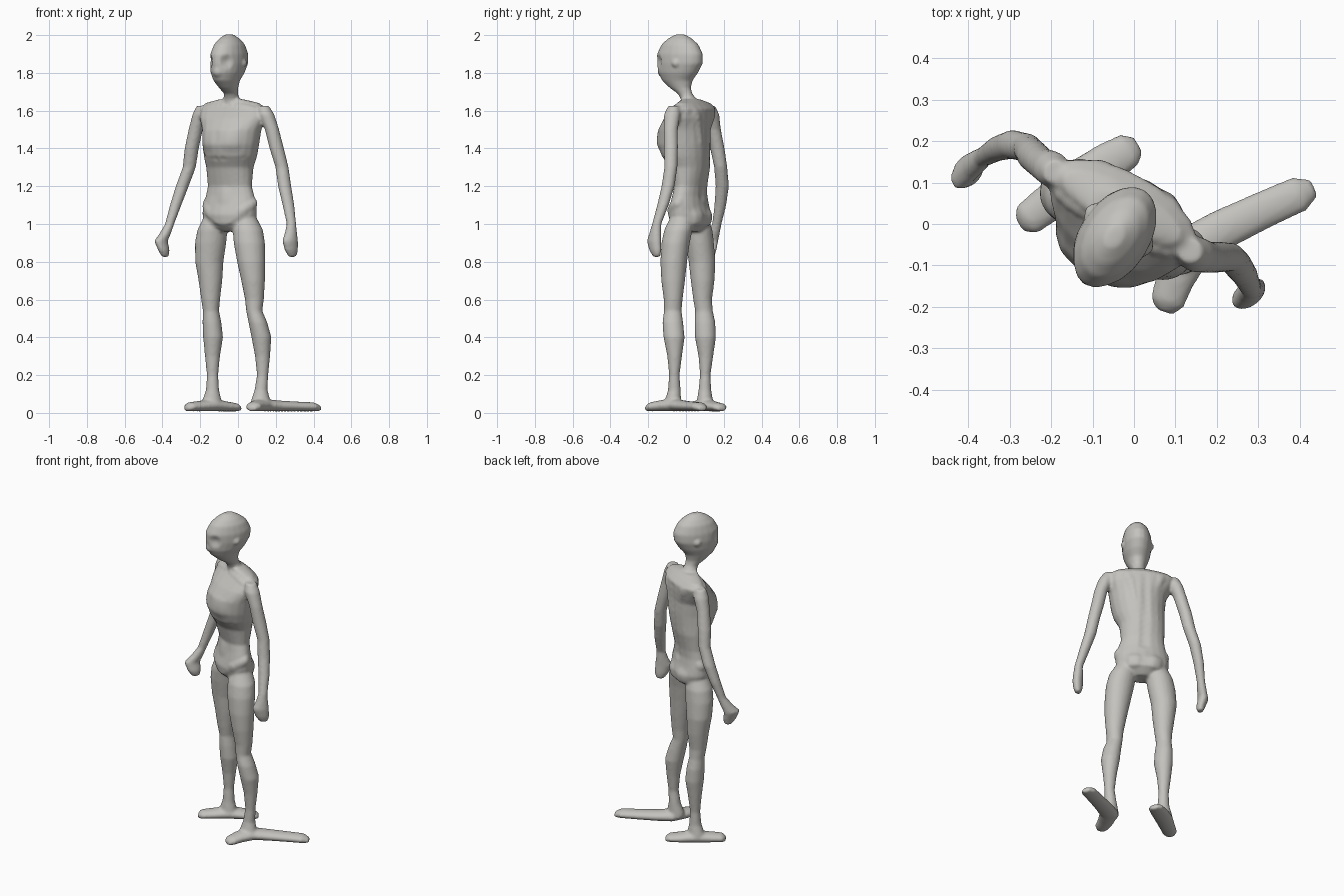
import bpy, bmesh, math
from mathutils import Vector

if "Cube" in bpy.data.objects:
    bpy.data.objects.remove(bpy.data.objects["Cube"], do_unlink=True)

SIDES = 20
UP = Vector((0, 0, 1))
clay = bpy.data.materials.new("warm grey clay")
clay.use_nodes = True
clay.diffuse_color = (0.55, 0.54, 0.51, 1)
clay.node_tree.nodes["Principled BSDF"].inputs["Base Color"].default_value = clay.diffuse_color

bm = bmesh.new()


def skin_rings(rings):
    """Join rings given as (centre, u axis, v axis) into a closed tube."""
    loops = []
    for centre, u, v in rings:
        angles = [math.tau * i / SIDES for i in range(SIDES)]
        loops.append([bm.verts.new(centre + u * math.cos(t) + v * math.sin(t)) for t in angles])
    for low, high in zip(loops, loops[1:]):
        for i in range(SIDES):
            j = (i + 1) % SIDES
            bm.faces.new((low[i], low[j], high[j], high[i]))
    bm.faces.new(loops[0][::-1])
    bm.faces.new(loops[-1])


def upright_loft(stations, yaw):
    """Stack level ellipses: (height, x, y, half width, half depth), lowest first."""
    side = Vector((math.cos(yaw), math.sin(yaw), 0))
    deep = UP.cross(side)
    skin_rings([(Vector((x, y, z)), side * a, deep * b) for z, x, y, a, b in stations])


def foot_loft(path):
    """Sweep upright ellipses along the sole: (x, y, half width, half height)."""
    points = [Vector((x, y, 0)) for x, y, w, h in path]
    rings = []
    for i, (x, y, w, h) in enumerate(path):
        ahead = points[min(i + 1, len(points) - 1)] - points[max(i - 1, 0)]
        across = UP.cross(ahead.normalized())
        rings.append((points[i] + UP * (h + 0.008), across * -w, UP * h))
    skin_rings(rings)


def turned_frame(origin, yaw):
    """Return a function that maps (left, forward, height) to the world."""
    left = Vector((math.cos(yaw), math.sin(yaw), 0))
    front = left.cross(UP)
    return lambda s, f, z: Vector(origin) + left * s + front * f + UP * z


BODY_YAW, HEAD_YAW = math.radians(-28), math.radians(-33)
on_body = turned_frame((-0.035, 0.025, 0), BODY_YAW)
on_head = turned_frame((-0.045, -0.03, 0), HEAD_YAW)

# Torso from pelvis to the base of the neck
upright_loft([
    (.96, -.04, .02, .06, .05),
    (1.0, -.04, .02, .14, .095),
    (1.05, -.045, .02, .155, .1),
    (1.1, -.042, .018, .155, .085),
    (1.15, -.042, .02, .14, .075),
    (1.2, -.043, .025, .126, .074),
    (1.3, -.043, .02, .132, .1),
    (1.36, -.04, .0, .147, .123),
    (1.42, -.038, -.01, .155, .136),
    (1.5, -.033, -.008, .165, .13),
    (1.56, -.028, .015, .19, .11),
    (1.61, -.026, .04, .195, .085),
    (1.64, -.03, .04, .16, .055),
    (1.66, -.035, .025, .07, .045),
], BODY_YAW)

# Neck and head
upright_loft([
    (1.6, -.035, .03, .055, .05),
    (1.66, -.035, .015, .042, .042),
    (1.69, -.037, -.005, .036, .04),
    (1.72, -.05, -.03, .046, .06),
    (1.76, -.06, -.046, .062, .088),
    (1.8, -.055, -.042, .077, .116),
    (1.85, -.048, -.032, .085, .134),
    (1.9, -.046, -.032, .083, .135),
    (1.95, -.045, -.032, .069, .108),
    (1.98, -.045, -.032, .048, .072),
    (2.003, -.047, -.03, .02, .03),
], HEAD_YAW)

# Legs share one thickness profile and follow their own centre lines
LEG_HEIGHTS = [.04, .07, .12, .2, .3, .4, .48, .54, .6, .7, .8, .9, .97, 1.04]
LEG_WIDTHS = [.055, .05, .035, .03, .04, .053, .05, .043, .05, .063, .075, .083, .08, .06]
LEG_DEPTHS = [.045, .042, .034, .028, .039, .056, .055, .047, .05, .063, .071, .075, .075, .06]
right_leg = [(-.14, .1), (-.138, .1), (-.135, .1), (-.135, .102), (-.135, .105), (-.132, .103),
             (-.138, .1), (-.143, .095), (-.145, .088), (-.146, .088), (-.152, .085),
             (-.145, .073), (-.135, .065), (-.12, .055)]
left_leg = [(.12, -.07), (.12, -.068), (.122, -.062), (.13, -.062), (.13, -.06), (.124, -.063),
            (.105, -.07), (.086, -.07), (.087, -.068), (.08, -.068), (.07, -.065),
            (.06, -.055), (.052, -.04), (.035, -.02)]
for line in (right_leg, left_leg):
    upright_loft([(z, x, y, a, b) for z, (x, y), a, b
                  in zip(LEG_HEIGHTS, line, LEG_WIDTHS, LEG_DEPTHS)], 0)

# Long flat feet
foot_loft([(-.278, .0, .02, .015), (-.26, .01, .042, .024), (-.2, .055, .047, .028),
           (-.13, .105, .052, .034), (-.06, .15, .05, .026), (-.01, .18, .043, .022),
           (.01, .192, .022, .014)])
foot_loft([(.072, -.212, .022, .015), (.08, -.19, .042, .024), (.1, -.13, .048, .03),
           (.14, -.055, .055, .033), (.21, -.015, .05, .029), (.31, .033, .046, .026),
           (.4, .073, .044, .024), (.435, .088, .022, .015)])

# Arms with closed hands, sharing one profile
ARM_HEIGHTS = [.825, .86, .91, .95, 1.0, 1.1, 1.2, 1.3, 1.4, 1.5, 1.58, 1.625]
ARM_WIDTHS = [.022, .04, .048, .036, .026, .032, .036, .035, .039, .038, .044, .03]
ARM_DEPTHS = [.016, .026, .03, .028, .024, .03, .034, .035, .037, .038, .044, .03]
right_arm = [(-.385, .13), (-.392, .125), (-.408, .127), (-.385, .145), (-.362, .163),
             (-.33, .182), (-.295, .192), (-.258, .184), (-.245, .166), (-.224, .147),
             (-.197, .132), (-.19, .125)]
left_arm = [(.288, -.155), (.283, -.162), (.276, -.17), (.28, -.163), (.283, -.155),
            (.267, -.122), (.247, -.095), (.233, -.08), (.205, -.08), (.18, -.081),
            (.148, -.073), (.135, -.065)]
for line, yaw in ((right_arm, math.radians(58)), (left_arm, math.radians(38))):
    upright_loft([(z, x, y, a, b) for z, (x, y), a, b
                  in zip(ARM_HEIGHTS, line, ARM_WIDTHS, ARM_DEPTHS)], yaw)

bmesh.ops.recalc_face_normals(bm, faces=bm.faces)
mesh = bpy.data.meshes.new("standing_figure")
bm.to_mesh(mesh)
bm.free()
figure = bpy.data.objects.new("standing_figure", mesh)
bpy.context.collection.objects.link(figure)

# Fuse the limbs into one skin and soften the joins
fuse = figure.modifiers.new("fuse", "REMESH")
fuse.mode = "VOXEL"
fuse.voxel_size = 0.008
soften = figure.modifiers.new("soften", "SMOOTH")
soften.factor = 0.5
soften.iterations = 6
graph = bpy.context.evaluated_depsgraph_get()
figure.data = bpy.data.meshes.new_from_object(figure.evaluated_get(graph))
figure.modifiers.clear()


def press(centre, radius, amount):
    """Pull the skin out (or push it in) along its normals near a point."""
    for vert, normal in normals:
        near = (vert.co - centre).length / radius
        if near < 1:
            vert.co += normal * amount * (1 - near * near) ** 2


def press_line(start, end, radius, amount, steps=5):
    for i in range(steps):
        press(start.lerp(end, i / (steps - 1)), radius, amount)


normals = [(v, v.normal.copy()) for v in figure.data.vertices]

# Anatomy on both sides of the middle line
for s in (-1, 1):
    press(on_head(s * .045, .1, 1.86), .045, -.014)                                   # eye socket
    press(on_head(s * .085, -.02, 1.85), .03, .012)                                   # ear
    press(on_body(s * .07, .13, 1.45), .08, .008)                                     # chest muscle
    press_line(on_body(s * .02, .12, 1.355), on_body(s * .11, .08, 1.365), .03, -.006)  # rib edge
    press_line(on_body(s * .03, .04, 1.63), on_body(s * .15, .04, 1.62), .025, .005)  # collarbone
    press_line(on_body(s * .1, -.1, 1.58), on_body(s * .07, -.12, 1.44), .04, .007)   # shoulder blade
    press_line(on_body(s * .15, .0, 1.12), on_body(s * .1, .07, 1.07), .035, .007)    # hip bone
    press_line(on_body(s * .12, .09, 1.03), on_body(s * .04, .1, .98), .03, -.005)    # groin
    press(on_body(s * .07, -.1, 1.03), .07, .012)                                     # buttock

# Nose, spine groove and belly
press(on_head(0, .13, 1.8), .035, .007)
press_line(on_body(0, -.12, 1.58), on_body(0, -.07, 1.15), .04, -.006, 12)
press(on_body(0, .08, 1.15), .06, .006)

figure.data.materials.clear()
figure.data.materials.append(clay)
figure.data.shade_smooth()
